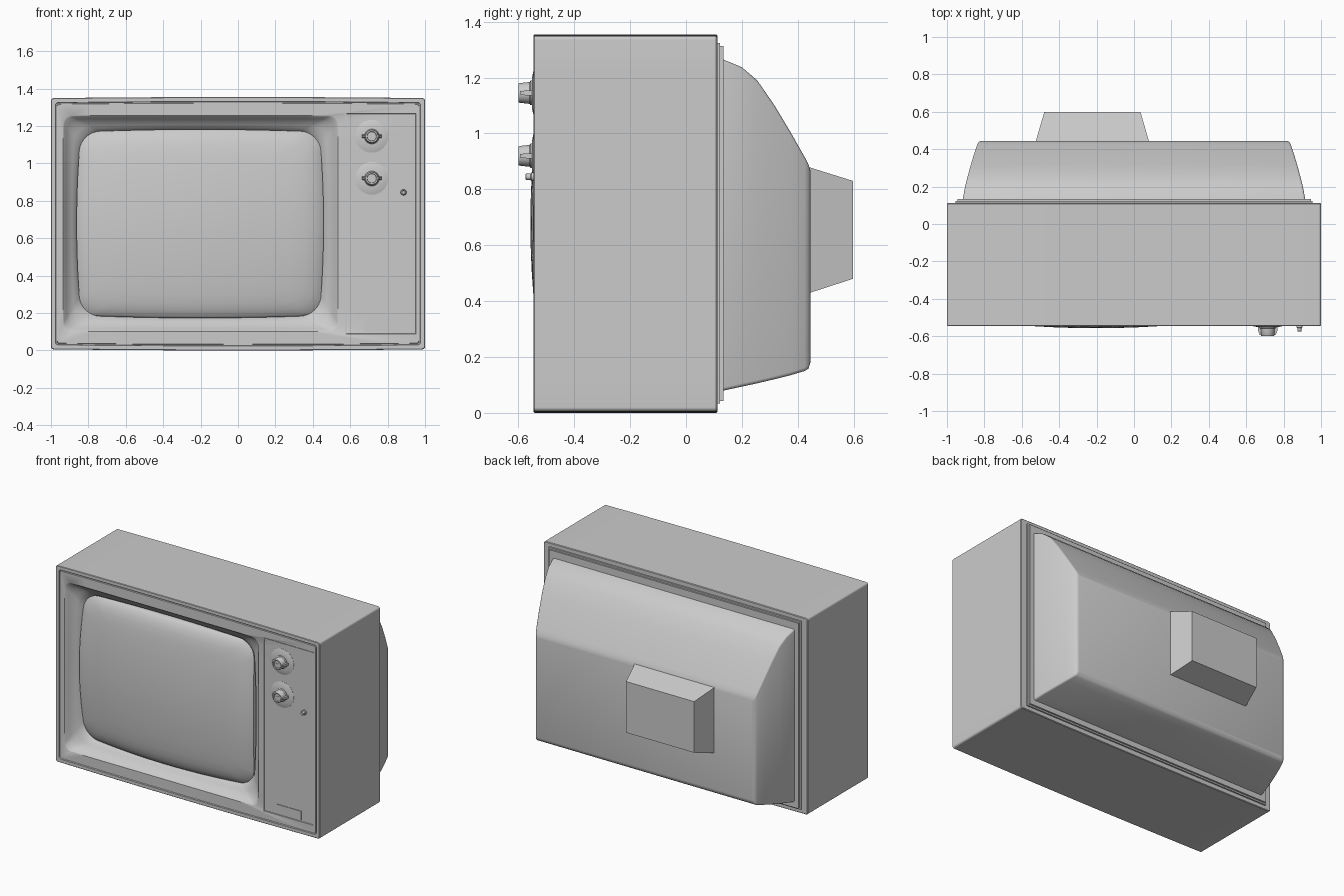
import bpy, bmesh, math
from mathutils import Vector

if "Cube" in bpy.data.objects:
    bpy.data.objects.remove(bpy.data.objects["Cube"])


def finish(name, bm, angle=35):
    bmesh.ops.recalc_face_normals(bm, faces=bm.faces)
    me = bpy.data.meshes.new(name)
    bm.to_mesh(me)
    bm.free()
    ob = bpy.data.objects.new(name, me)
    bpy.context.collection.objects.link(ob)
    bpy.ops.object.select_all(action='DESELECT')
    ob.select_set(True)
    bpy.context.view_layer.objects.active = ob
    bpy.ops.object.shade_smooth_by_angle(angle=math.radians(angle))
    return ob


def outline(x0, x1, z0, z1, r, y, bx=0, bz=0, corner=8, side=12):
    """Rounded rectangle in the XZ plane; bx and bz bow its sides outwards."""
    cx, cz, hx, hz = (x0 + x1) / 2, (z0 + z1) / 2, (x1 - x0) / 2, (z1 - z0) / 2
    arcs = []
    for q, (sx, sz) in enumerate([(1, 1), (-1, 1), (-1, -1), (1, -1)]):
        arcs.append([(sx * (hx - r) + r * math.cos(a), sz * (hz - r) + r * math.sin(a))
                     for a in (math.pi / 2 * (q + i / corner) for i in range(corner + 1))])
    pts = []
    for q in range(4):
        pts += arcs[q]
        a, b = Vector(arcs[q][-1]), Vector(arcs[(q + 1) % 4][0])
        pts += [tuple(a.lerp(b, i / side)) for i in range(1, side)]
    out = []
    for x, z in pts:
        u, w = x / hx, z / hz
        out.append(Vector((cx + x + bx * (1 - w * w) * u, y, cz + z + bz * (1 - u * u) * w)))
    return out


def loft(name, rings, angle=35):
    bm = bmesh.new()
    loops = [[bm.verts.new(p) for p in ring] for ring in rings]
    n = len(loops[0])
    for a, b in zip(loops, loops[1:]):
        for i in range(n):
            bm.faces.new((a[i], a[(i + 1) % n], b[(i + 1) % n], b[i]))
    bm.faces.new(loops[0])
    bm.faces.new(loops[-1])
    return finish(name, bm, angle)


def lathe(name, x, z, profile, sides=32, angle=35):
    """Turned part around the Y axis; profile is (radius, y)."""
    return loft(name, [[Vector((x + r * math.cos(i * math.tau / sides), y,
                                z + r * math.sin(i * math.tau / sides)))
                        for i in range(sides)] for r, y in profile], angle)


def rect(x0, x1, z0, z1, y):
    return [Vector((x, y, z)) for x, z in ((x0, z0), (x1, z0), (x1, z1), (x0, z1))]


# Cabinet shell: rim, groove, front face and the dished screen surround
def shell(inset, y):
    return outline(-1 + inset, 1 - inset, .006 + inset, 1.349 - inset, .014, y, bz=.006)


def screen_edge(y):
    return outline(-.84, .435, .187, 1.168, .1, y, bx=.023, bz=.014)


opening = outline(-.935, .535, .1, 1.255, .045, 0)
edge = screen_edge(0)
rings = [shell(.004, .112), shell(0, .108), shell(0, -.542), shell(.003, -.545),
         shell(.024, -.545), shell(.026, -.536), shell(.031, -.536), shell(.033, -.542)]
for t, y in ((0, -.542), (.06, -.538), (.22, -.518), (.42, -.5), (.65, -.485),
             (.85, -.474), (1, -.455)):
    rings.append([Vector((p.x, y, p.z)).lerp(Vector((q.x, y, q.z)), t)
                  for p, q in zip(opening, edge)])
loft("cabinet", rings)

# Bulging picture tube
cx, cz, hx, hz = -.2025, .6775, .66, .505
rings = [screen_edge(-.44)]
for t in (1, .985, .96, .92, .85, .75, .62, .48, .34, .2, .1, .02):
    ring = []
    for p in edge:
        u, w = (p.x - cx) / hx * t, (p.z - cz) / hz * t
        y = -.557 + .042 * (u * u + w * w) + .03 * t ** 14
        ring.append(Vector((cx + u * hx, y, cz + w * hz)))
    rings.append(ring)
loft("screen", rings, 50)

# Control panel with a raised trim edge
loft("control_panel", [rect(.573, .957, .083, 1.272, y) if i < 2 else
                       rect(.573 + d, .957 - d, .083 + d, 1.272 - d, y)
                       for i, (d, y) in enumerate([(0, -.53), (0, -.546), (.006, -.546),
                                                   (.008, -.542)])])
loft("blank_plate", [rect(.67, .86, .1, .16, -.535), rect(.67, .86, .1, .16, -.546)])

# Two tuning dials: domed plate, turned knob and grip bar
for label, z in (("upper", 1.145), ("lower", .92)):
    lathe(label + "_dial_plate", .715, z,
          [(.088, -.535), (.088, -.543), (.075, -.547), (.055, -.551), (.02, -.553)])
    lathe(label + "_knob", .715, z,
          [(.044, -.545), (.044, -.556), (.039, -.56), (.035, -.597), (.033, -.6),
           (.026, -.6), (.024, -.593)])
    loft(label + "_knob_grip", [rect(.715 - w, .715 + w, z - h, z + h, y) for w, h, y in
                                ((.052, .009, -.55), (.052, .009, -.57), (.042, .006, -.594))])

# Small control knob
lathe("small_knob", .885, .845, [(.016, -.535), (.016, -.553), (.012, -.556), (.011, -.573),
                                 (.009, -.575)], 16)

# Stepped back plate
loft("back_plate", [rect(-.955, .955, .033, 1.323, .1), rect(-.955, .955, .033, 1.323, .122),
                    rect(-.945, .945, .043, 1.313, .122), rect(-.945, .945, .043, 1.313, .134)])

# Tapered rear housing
levels = [(.12, .917, .078, 1.268), (.135, .915, .08, 1.264), (.2, .903, .094, 1.237),
          (.255, .889, .106, 1.19), (.315, .873, .12, 1.103), (.375, .855, .135, 1.003),
          (.425, .838, .15, .915), (.438, .831, .158, .89), (.445, .818, .18, .868)]
loft("rear_housing", [outline(-w, w, z0, z1, .012, y, corner=3, side=1)
                      for y, w, z0, z1 in levels], 40)

# Tube neck cover
loft("tube_neck_cover", [rect(-.527, .082, .427, .881, .435), rect(-.48, .035, .48, .83, .598)], 20)
